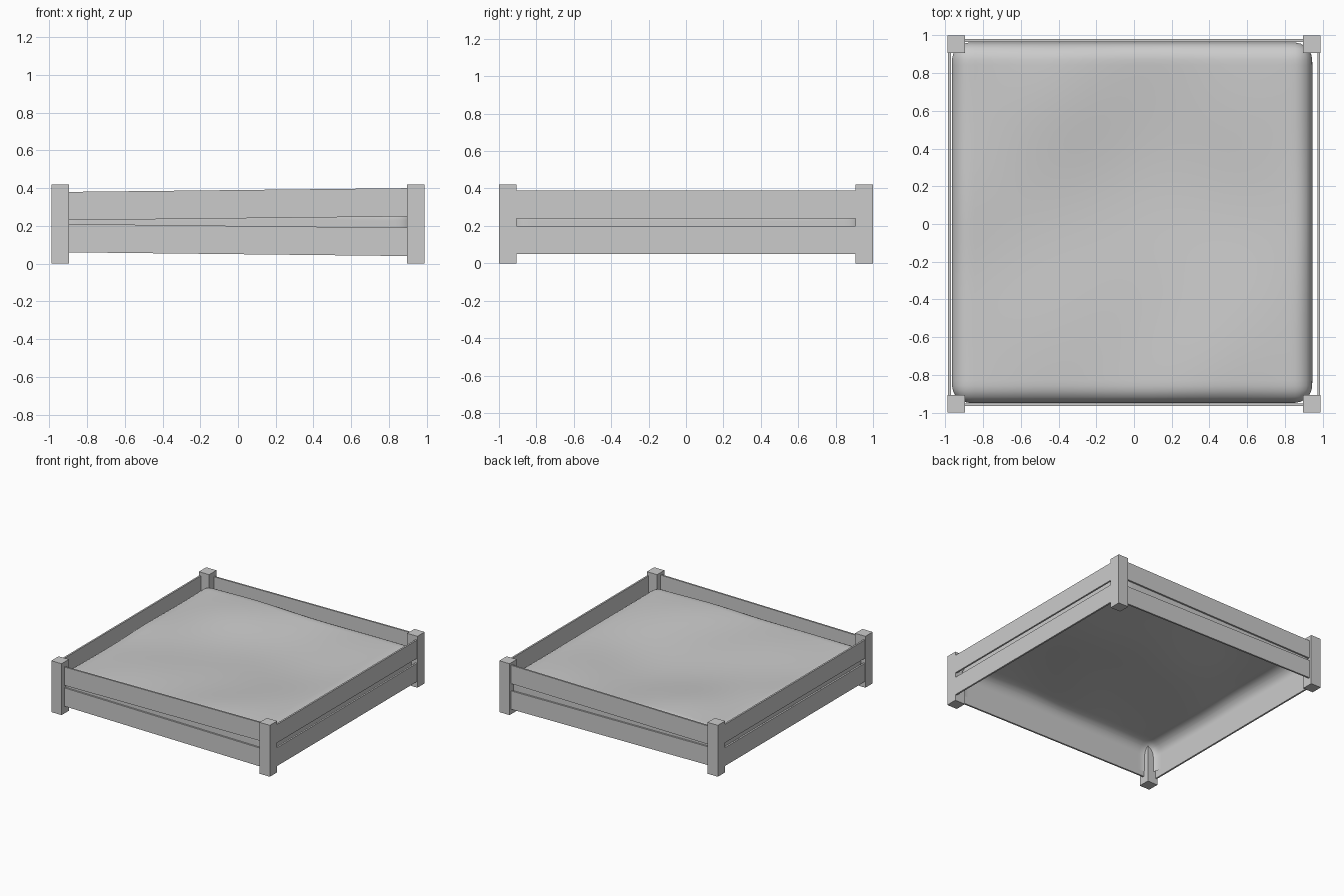
import bpy, bmesh, math
from mathutils import Vector

if "Cube" in bpy.data.objects:
    bpy.data.objects.remove(bpy.data.objects["Cube"])


def box(name, loc, size, tilt=0.0):
    bm = bmesh.new()
    bmesh.ops.create_cube(bm, size=1.0)
    bmesh.ops.scale(bm, vec=size, verts=bm.verts)
    me = bpy.data.meshes.new(name)
    bm.to_mesh(me)
    bm.free()
    ob = bpy.data.objects.new(name, me)
    ob.location = loc
    ob.rotation_euler = (0, tilt, 0)
    bpy.context.collection.objects.link(ob)
    return ob


# Corner posts
for sx in (-1, 1):
    for sy in (-1, 1):
        box("corner_post", (sx * 0.942, sy * 0.953, 0.21), (0.093, 0.094, 0.42))

# Planks: front and back pairs splay apart to the right, side pairs are level
for z, s in ((0.315, 1), (0.125, -1)):
    box("front_plank", (0, -0.958, z), (1.84, 0.014, 0.15), -0.011 * s)
    box("back_plank", (0, 0.973, z), (1.84, 0.014, 0.15), -0.011 * s)
    box("left_plank", (-0.978, 0, z), (0.014, 1.84, 0.15))
    box("right_plank", (0.979, 0, z), (0.014, 1.84, 0.15))


def bump(x, y, cx, cy, w):
    return math.exp(-((x - cx) ** 2 + (y - cy) ** 2) / w ** 2)


# Soil: open-bottomed rounded slab with a gently uneven, dished top
HX, HY, TOP, BOTTOM, R = 0.955, 0.955, 0.325, 0.10, 0.095
bm = bmesh.new()
bmesh.ops.create_cube(bm, size=2.0)
bmesh.ops.delete(bm, geom=[f for f in bm.faces if f.normal.z < -0.5], context='FACES')
bmesh.ops.subdivide_edges(bm, edges=bm.edges[:], cuts=63, use_grid_fill=True)
for v in bm.verts:
    p = Vector((v.co.x * HX, v.co.y * HY, BOTTOM + (v.co.z + 1) / 2 * (TOP - BOTTOM)))
    core = Vector((max(-HX + R, min(HX - R, p.x)),
                   max(-HY + R, min(HY - R, p.y)),
                   min(p.z, TOP - R)))
    d = p - core
    if d.length > 1e-6:
        p = core + d.normalized() * R
    h = (-0.045 * bump(p.x, p.y, 0.15, 0.15, 0.5)
         + 0.012 * bump(p.x, p.y, 0.35, -0.8, 0.3)
         + 0.012 * bump(p.x, p.y, -0.45, 0.7, 0.35)
         - 0.012 * bump(p.x, p.y, -0.9, -0.2, 0.3)
         + 0.006 * math.sin(6 * p.x + 1) * math.cos(5 * p.y))
    p.z += h * (p.z - BOTTOM) / (TOP - BOTTOM)
    p.x -= 0.01
    p.y += 0.007
    v.co = p
bmesh.ops.recalc_face_normals(bm, faces=bm.faces)
if sum(f.normal.z for f in bm.faces) < 0:
    bmesh.ops.reverse_faces(bm, faces=bm.faces)
for f in bm.faces:
    f.smooth = True
me = bpy.data.meshes.new("soil")
bm.to_mesh(me)
bm.free()
bpy.context.collection.objects.link(bpy.data.objects.new("soil", me))
